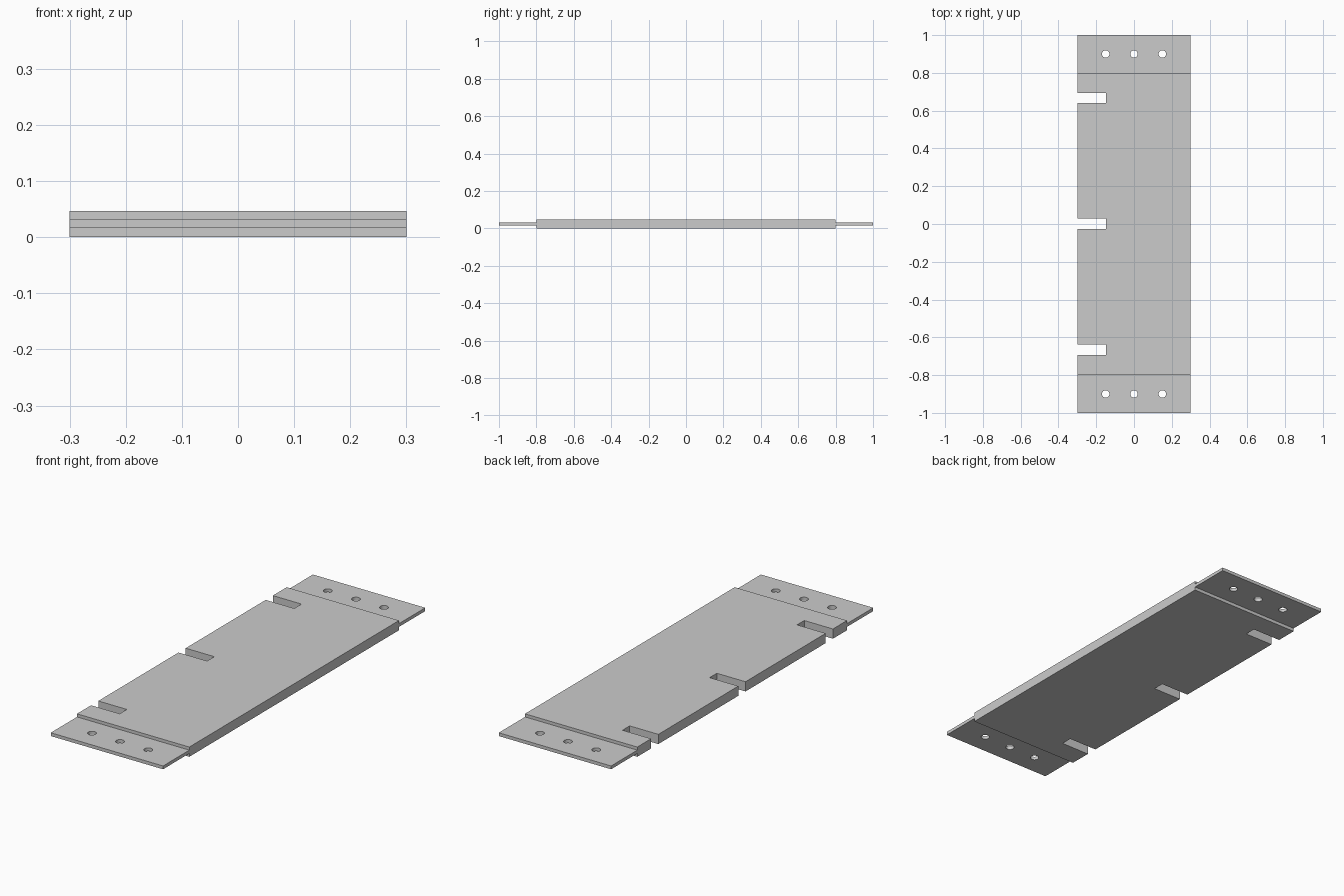
import bpy, bmesh
from mathutils import Matrix, Vector

if "Cube" in bpy.data.objects:
    bpy.data.objects.remove(bpy.data.objects["Cube"])

W, T = 0.6, 0.047            # width, thickness
Z0, Z1 = 0.016, 0.032        # tongue bottom and top
HOLE_R, SLOT_W, SLOT_END = 0.0195, 0.055, -0.147


def make_object(name, bm):
    bmesh.ops.recalc_face_normals(bm, faces=bm.faces)
    mesh = bpy.data.meshes.new(name)
    bm.to_mesh(mesh)
    bm.free()
    obj = bpy.data.objects.new(name, mesh)
    bpy.context.collection.objects.link(obj)
    return obj


# Board: stepped side profile (y, z) with a tongue at each end, extruded across x
half = [(0.8, 0), (0.8, Z0), (1, Z0), (1, Z1), (0.8, Z1), (0.8, T)]
profile = half + [(-y, z) for y, z in reversed(half)]
bm = bmesh.new()
face = bm.faces.new([bm.verts.new((-W / 2, y, z)) for y, z in profile])
ext = bmesh.ops.extrude_face_region(bm, geom=[face])
bmesh.ops.translate(bm, vec=(W, 0, 0),
                    verts=[v for v in ext["geom"] if isinstance(v, bmesh.types.BMVert)])
board = make_object("board", bm)

# Cutters: three edge slots and three bolt holes per tongue
bm = bmesh.new()
x0 = -0.4
for y in (-0.665, 0.002, 0.667):
    bmesh.ops.create_cube(bm, size=1, matrix=Matrix.LocRotScale(
        Vector(((x0 + SLOT_END) / 2, y, T / 2)), None,
        Vector((SLOT_END - x0, SLOT_W, 0.2))))
for y in (-0.9, 0.9):
    for x in (-0.15, 0, 0.15):
        bmesh.ops.create_cone(bm, cap_ends=True, segments=32, radius1=HOLE_R,
                              radius2=HOLE_R, depth=0.2,
                              matrix=Matrix.Translation((x, y, T / 2)))
cutter = make_object("slot_and_hole_cutter", bm)
cutter.hide_render = True

cut = board.modifiers.new("cut", 'BOOLEAN')
cut.operation = 'DIFFERENCE'
cut.solver = 'EXACT'
cut.object = cutter

# Bake the cut, drop the cutter, smooth only the hole walls
bpy.context.view_layer.objects.active = board
board.select_set(True)
bpy.ops.object.modifier_apply(modifier=cut.name)
bpy.data.objects.remove(cutter)
bpy.ops.object.shade_smooth_by_angle()
